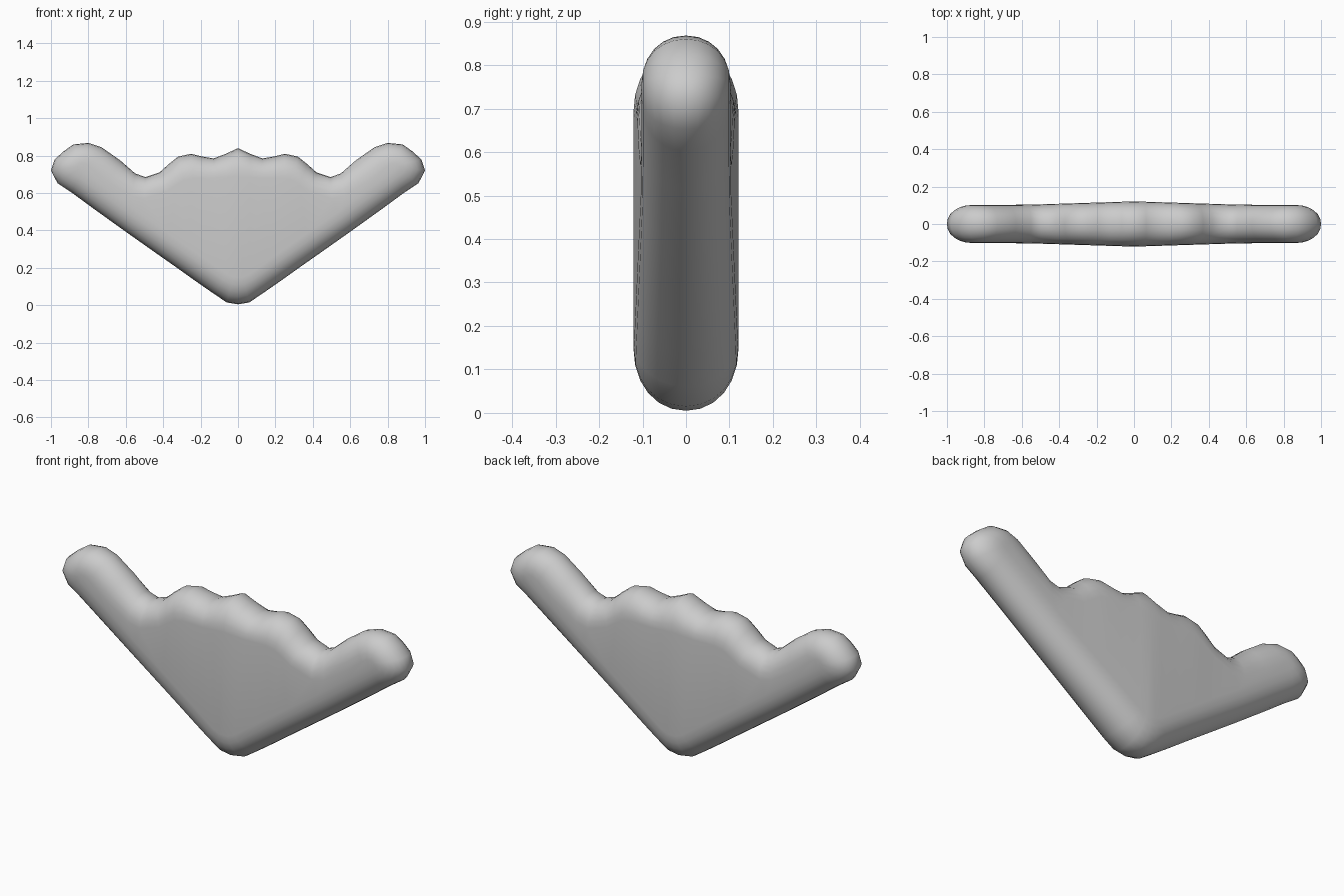
import bpy, bmesh, math

if "Cube" in bpy.data.objects:
    bpy.data.objects.remove(bpy.data.objects["Cube"])

# Right half of the silhouette: (rim x, rim z, core x, core z), bottom to top
HALF = [
    (0.00, 0.005, 0.00, 0.15), (0.06, 0.015, 0.025, 0.15), (0.13, 0.062, 0.06, 0.165),
    (0.235, 0.135, 0.165, 0.24), (0.33, 0.203, 0.262, 0.308), (0.43, 0.273, 0.364, 0.38),
    (0.60, 0.393, 0.534, 0.498), (0.77, 0.515, 0.706, 0.625), (0.89, 0.603, 0.835, 0.715),
    (0.965, 0.653, 0.85, 0.728), (1.00, 0.72, 0.86, 0.742), (0.98, 0.78, 0.857, 0.75),
    (0.93, 0.825, 0.85, 0.757), (0.88, 0.86, 0.84, 0.76), (0.80, 0.868, 0.82, 0.757),
    (0.73, 0.845, 0.79, 0.738), (0.63, 0.775, 0.696, 0.665), (0.55, 0.705, 0.57, 0.585),
    (0.495, 0.685, 0.50, 0.57), (0.42, 0.71, 0.38, 0.61), (0.37, 0.755, 0.33, 0.645),
    (0.32, 0.795, 0.29, 0.67), (0.25, 0.81, 0.24, 0.68), (0.19, 0.795, 0.18, 0.68),
    (0.13, 0.785, 0.125, 0.68), (0.065, 0.81, 0.06, 0.685), (0.00, 0.84, 0.00, 0.69),
]
TIP = 10   # index of the arm tip, where the lower and upper edges meet
STEPS = 6  # rings from rim to flat face
ROUND = 0.95  # below 1 squares off the rounded edge

# Mirror the half into a closed loop
loop = HALF + [(-a, b, -c, d) for a, b, c, d in HALF[-2:0:-1]]
n = len(loop)
bm = bmesh.new()


def ring(step, side):
    """One ring of the rounded edge: the last step is the rim, 0 the flat face."""
    angle = math.pi / 2 * step / STEPS
    s = math.sin(angle) ** ROUND
    c = max(0, math.cos(angle)) ** ROUND if step < STEPS else 0
    verts = []
    for ox, oz, ix, iz in loop:
        half_depth = 0.121 - 0.019 * min(1, abs(ix) / 0.6)
        verts.append(bm.verts.new((ix + (ox - ix) * s, side * half_depth * c,
                                   iz + (oz - iz) * s)))
    return verts


def stitch(low, high):
    """Triangle strip between lower and upper chains, which share their last vertex."""
    i = j = 0
    while i < len(low) - 1 or j < len(high) - 1:
        step_low = j == len(high) - 1 or (
            i < len(low) - 1 and abs(low[i + 1].co.x) <= abs(high[j + 1].co.x))
        new = low[i + 1] if step_low else high[j + 1]
        tri = (low[i], high[j], new)
        if len(set(tri)) == 3:
            bm.faces.new(tri)
        if step_low:
            i += 1
        else:
            j += 1


# Rounded edge and flat face on the front and back
rim = ring(STEPS, 1)
for side in (-1, 1):
    prev = rim
    for k in range(STEPS - 1, -1, -1):
        cur = ring(k, side)
        for i in range(n):
            j = (i + 1) % n
            bm.faces.new((prev[i], prev[j], cur[j], cur[i]))
        prev = cur
    top = len(HALF) - 1
    right = prev[:top + 1]
    left = [prev[-i % n] for i in range(top + 1)]
    for chain in (right, left):
        stitch(chain[:TIP + 1], chain[:TIP - 1:-1])

bmesh.ops.recalc_face_normals(bm, faces=bm.faces)
mesh = bpy.data.meshes.new("winged_plate")
bm.to_mesh(mesh)
bm.free()
mesh.shade_smooth()
obj = bpy.data.objects.new("winged_plate", mesh)
bpy.context.collection.objects.link(obj)
